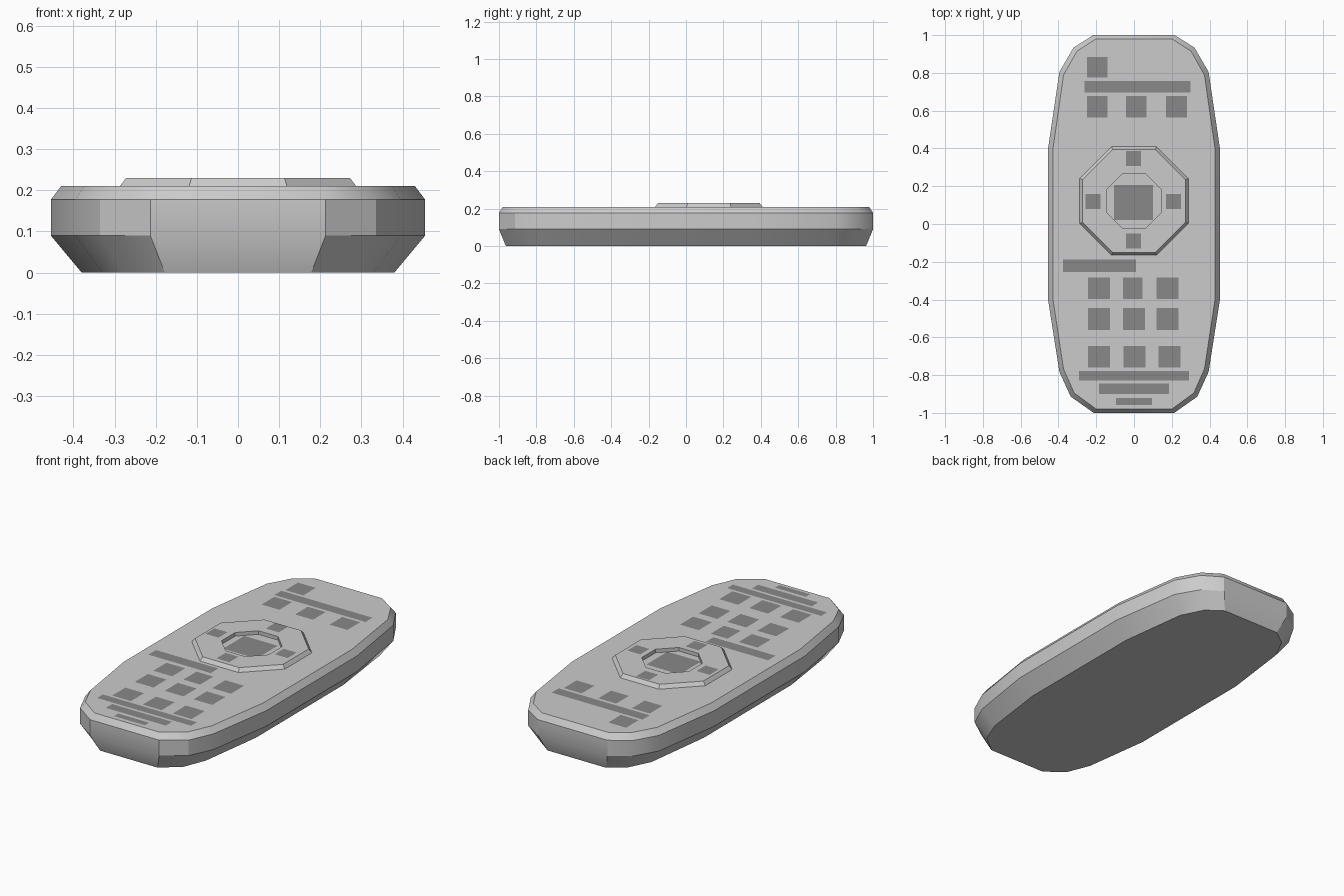
import bpy, bmesh, math

if "Cube" in bpy.data.objects:
    bpy.data.objects.remove(bpy.data.objects["Cube"])


def loft(name, rings, cap_start=True, cap_end=True):
    """Skin a stack of closed rings into one mesh."""
    bm = bmesh.new()
    loops = [[bm.verts.new(p) for p in r] for r in rings]
    for a, b in zip(loops, loops[1:]):
        for i in range(len(a)):
            j = (i + 1) % len(a)
            bm.faces.new((a[i], a[j], b[j], b[i]))
    if cap_start:
        bm.faces.new(loops[0][::-1])
    if cap_end:
        bm.faces.new(loops[-1])
    me = bpy.data.meshes.new(name)
    bm.to_mesh(me)
    bm.free()
    ob = bpy.data.objects.new(name, me)
    bpy.context.collection.objects.link(ob)
    return ob


def octagon(apothem, z, cx=0.0, cy=0.122):
    r = apothem / math.cos(math.pi / 8)
    return [(cx + r * math.cos((i + 0.5) * math.pi / 4),
             cy + r * math.sin((i + 0.5) * math.pi / 4), z) for i in range(8)]


# Casing: half outline mirrored, scaled at each height
half = [(0.213, -1.0), (0.335, -0.914), (0.395, -0.783), (0.455, -0.40),
        (0.455, 0.40), (0.395, 0.805), (0.32, 0.934), (0.215, 1.0)]
outline = half + [(-x, y) for x, y in reversed(half)]
levels = [(0.835, 0.963, 0.0), (1, 1, 0.09), (1, 1, 0.177), (0.945, 0.979, 0.21)]
casing = loft("casing", [[(x * sx, y * sy, z) for x, y in outline]
                         for sx, sy, z in levels])
bpy.context.view_layer.objects.active = casing
casing.select_set(True)
bpy.ops.object.shade_smooth_by_angle(angle=math.radians(30))

# Raised navigation ring with an octagonal well in the middle
loft("navigation_ring", [octagon(0.288, 0.209), octagon(0.272, 0.23),
                         octagon(0.145, 0.23), octagon(0.145, 0.209)],
     False, False)

# Flat dark buttons
dark = bpy.data.materials.new("dark_grey")
dark.diffuse_color = (0.25, 0.25, 0.25, 1)
dark.use_nodes = True
dark.node_tree.nodes["Principled BSDF"].inputs["Base Color"].default_value = dark.diffuse_color


def button(name, x0, x1, y0, y1, z=0.212):
    ob = loft(name, [[(x0, y0, z), (x1, y0, z), (x1, y1, z), (x0, y1, z)]], False)
    ob.data.materials.append(dark)


# Upper keys
button("power_button", -0.25, -0.14, 0.775, 0.885)
for x in (-0.195, 0.012, 0.225):
    button("upper_button", x - 0.055, x + 0.055, 0.565, 0.677)

# Navigation keys
for x, y in ((-0.003, 0.347), (-0.003, -0.089), (-0.217, 0.12), (0.21, 0.12)):
    button("arrow_button", x - 0.04, x + 0.04, y - 0.04, y + 0.04, 0.232)
button("centre_button", -0.106, 0.10, 0.02, 0.207)

# Number keys
for y, xs in ((-0.34, (-0.186, -0.007, 0.177)),
              (-0.504, (-0.186, -0.001, 0.177)),
              (-0.703, (-0.186, 0.003, 0.188))):
    for x in xs:
        w = 0.052 if x == -0.007 else 0.058
        button("number_button", x - w, x + w, y - 0.058, y + 0.058)

# Long label strips
for x0, x1, y0, y1 in ((-0.262, 0.30, 0.695, 0.757), (-0.375, 0.01, -0.255, -0.188),
                       (-0.29, 0.29, -0.828, -0.777), (-0.186, 0.184, -0.90, -0.844),
                       (-0.095, 0.095, -0.957, -0.92)):
    button("strip", x0, x1, y0, y1)
